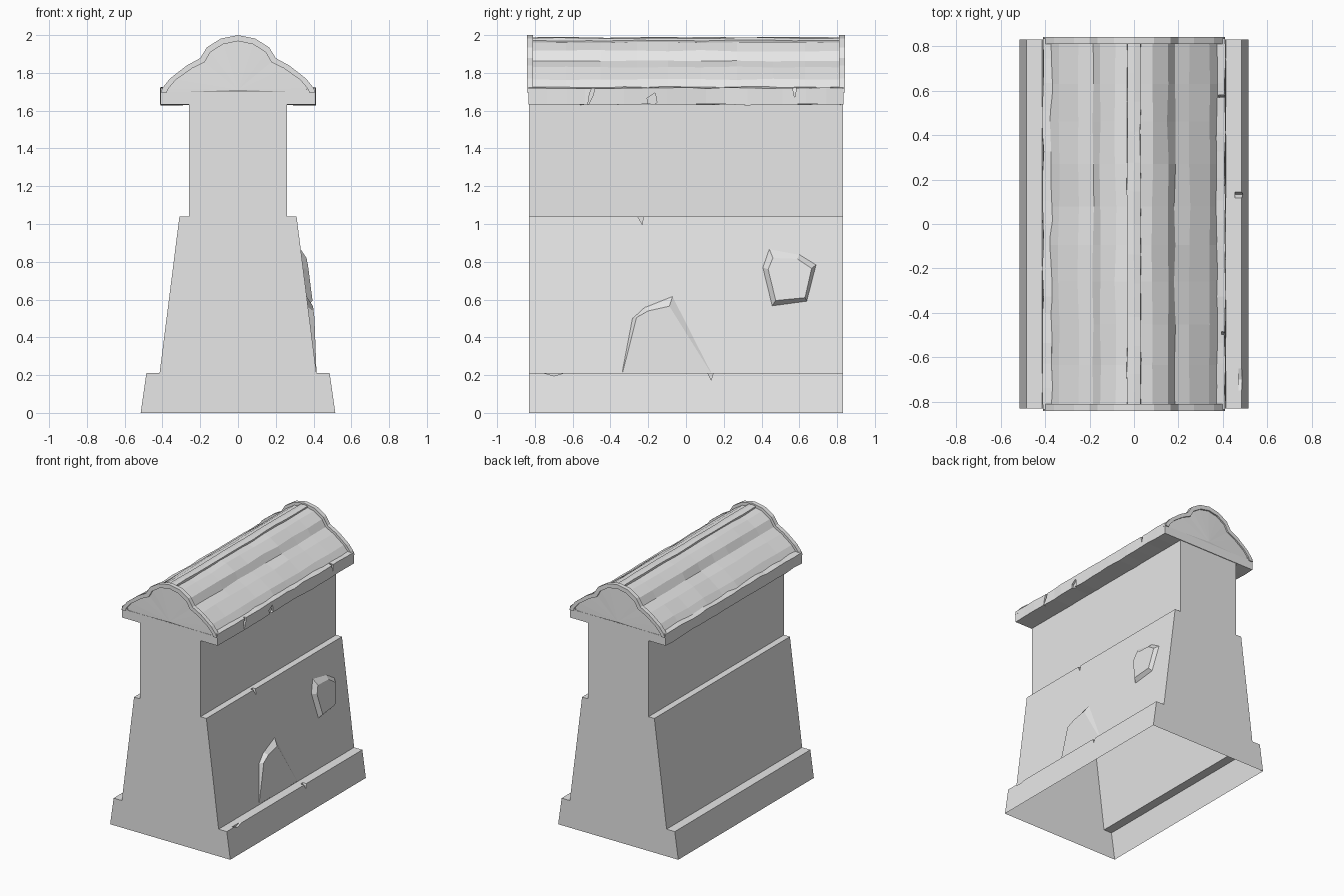
import bpy, bmesh, random
from mathutils import Matrix, Vector

random.seed(4)
cube = bpy.data.objects.get("Cube")
if cube:
    bpy.data.objects.remove(cube, do_unlink=True)

stone_grey = bpy.data.materials.new("stone_grey")
stone_grey.use_nodes = True
stone_grey.diffuse_color = (0.8, 0.8, 0.8, 1)
stone_grey.node_tree.nodes["Principled BSDF"].inputs["Base Color"].default_value = (0.8, 0.8, 0.8, 1)


def finish(name, bm):
    bmesh.ops.recalc_face_normals(bm, faces=bm.faces)
    mesh = bpy.data.meshes.new(name)
    bm.to_mesh(mesh)
    bm.free()
    mesh.materials.append(stone_grey)
    obj = bpy.data.objects.new(name, mesh)
    bpy.context.collection.objects.link(obj)
    return obj


def loft(name, profile, y0, y1, steps=1, wear=0.0):
    """Closed x-z profile swept along y, its middle stations slightly worn."""
    bm = bmesh.new()
    rings = []
    for i in range(steps + 1):
        w = wear if 0 < i < steps else 0
        y = y0 + (y1 - y0) * i / steps + random.uniform(-w, w) * 4
        rings.append([bm.verts.new((x + random.uniform(-w, w), y, z + random.uniform(-w, w)))
                      for x, z in profile])
    n = len(profile)
    for a, b in zip(rings, rings[1:]):
        for k in range(n):
            bm.faces.new((a[k], a[(k + 1) % n], b[(k + 1) % n], b[k]))
    bm.faces.new(rings[0])
    bm.faces.new(rings[-1])
    return finish(name, bm)


def mirrored(half):
    """Right-hand points followed by their mirror image."""
    return half + [(-x, z) for x, z in reversed(half) if x > 0]


def chip(obj, chips):
    """Cut small diamond-shaped nicks out of an object."""
    bm = bmesh.new()
    for pos, size, tilt in chips:
        m = (Matrix.Translation(pos) @ Matrix.Rotation(tilt, 4, 'X')
             @ Matrix.Diagonal((*size, 1)) @ Matrix.Rotation(0.785, 4, 'X'))
        bmesh.ops.create_cube(bm, size=1, matrix=m)
    cutter = finish("chip_cutter", bm)
    cutter.hide_render = True
    mod = obj.modifiers.new("chips", 'BOOLEAN')
    mod.operation = 'DIFFERENCE'
    mod.object = cutter
    bpy.context.view_layer.update()
    graph = bpy.context.evaluated_depsgraph_get()
    mesh = bpy.data.meshes.new_from_object(obj.evaluated_get(graph))
    obj.modifiers.clear()
    obj.data = mesh
    bpy.data.objects.remove(cutter, do_unlink=True)


# Stepped wall, hollow and open underneath
wall = loft("wall", mirrored([(0.515, 0), (0.485, 0.21), (0.415, 0.21), (0.31, 1.04),
                              (0.26, 1.04), (0.26, 1.632)]), -0.83, 0.83)
chip(wall, [((0.31, -0.24, 1.04), (0.05, 0.02, 0.06), 0.2),
            ((0.485, 0.13, 0.21), (0.06, 0.02, 0.05), 0.1),
            ((0.49, -0.7, 0.21), (0.04, 0.07, 0.02), 0)])
bm = bmesh.new()
bm.from_mesh(wall.data)
bmesh.ops.delete(bm, geom=[f for f in bm.faces if f.calc_center_median().z < 0.001], context='FACES')
bm.to_mesh(wall.data)
bm.free()

# Roof slab with raised eaves
slab = loft("roof_slab", mirrored([(0.41, 1.632), (0.41, 1.72), (0.368, 1.726), (0.36, 1.70)]),
            -0.835, 0.835, 16, 0.004)
chip(slab, [((0.41, -0.18, 1.655), (0.03, 0.04, 0.06), -0.4),
            ((0.41, -0.5, 1.69), (0.03, 0.015, 0.1), -0.3),
            ((0.41, 0.575, 1.71), (0.06, 0.012, 0.06), 0)])

# Arched roof: outer outline, and the same shape shrunk towards the centre
ARCH = [(0.41, 1.695), (0.4, 1.72), (0.36, 1.77), (0.27, 1.84), (0.2, 1.878),
        (0.165, 1.935), (0.09, 1.982), (0, 2.0)]


def shrink(amount):
    centre = Vector((0, 1.695))
    points = []
    for p in ARCH:
        d = Vector(p) - centre
        q = centre + d * (1 - amount / d.length)
        points.append((q.x if p[0] else 0, q.y))
    return points


loft("roof_barrel", mirrored(shrink(0.022)), -0.825, 0.825, 9, 0.004)
loft("ridge_strip", mirrored([(0.032, 1.95), (0.03, 1.984), (0, 1.988)]), -0.82, 0.82, 12, 0.003)

# Gable rims and shallow fan-shaped gable faces
outer = mirrored(ARCH)
inner = mirrored(shrink(0.032))
for side, name in ((-1, "front"), (1, "back")):
    loft(name + "_gable_rim", outer + inner[::-1], side * 0.81, side * 0.843)
    bm = bmesh.new()
    ring = [bm.verts.new((x, side * 0.831, z)) for x, z in inner]
    hub = bm.verts.new((0, side * 0.84, 1.71))
    for k in range(len(ring)):
        bm.faces.new((ring[k], ring[(k + 1) % len(ring)], hub))
    finish(name + "_gable_face", bm)


def protruding_stone(name, points):
    """Points give outer y, z, then face y, z and how far the face stands out."""
    def wall_x(z):
        return 0.415 - (z - 0.21) * 0.105 / 0.83
    bm = bmesh.new()
    foot = [bm.verts.new((wall_x(z) - 0.002, y, z)) for y, z, *_ in points]
    face = [bm.verts.new((wall_x(z) + d, y, z)) for _, _, y, z, d in points]
    n = len(points)
    for k in range(n):
        j = (k + 1) % n
        bm.faces.new((foot[k], foot[j], face[j], face[k]))
    bm.faces.new(face)
    finish(name, bm)


# Stones standing out of the left side
protruding_stone("lower_stone", [
    (-0.34, 0.212, -0.335, 0.215, 0.001), (-0.285, 0.5, -0.262, 0.505, 0.027),
    (-0.22, 0.56, -0.2, 0.54, 0.027), (-0.07, 0.62, -0.088, 0.565, 0.027),
    (0.14, 0.212, 0.13, 0.215, 0.001)])
protruding_stone("upper_stone", [
    (0.405, 0.77, 0.435, 0.76, 0.028), (0.455, 0.565, 0.475, 0.595, 0.028),
    (0.64, 0.59, 0.63, 0.61, 0.028), (0.69, 0.785, 0.665, 0.765, 0.028),
    (0.6, 0.84, 0.59, 0.815, 0.025), (0.44, 0.87, 0.46, 0.82, 0.025)])
